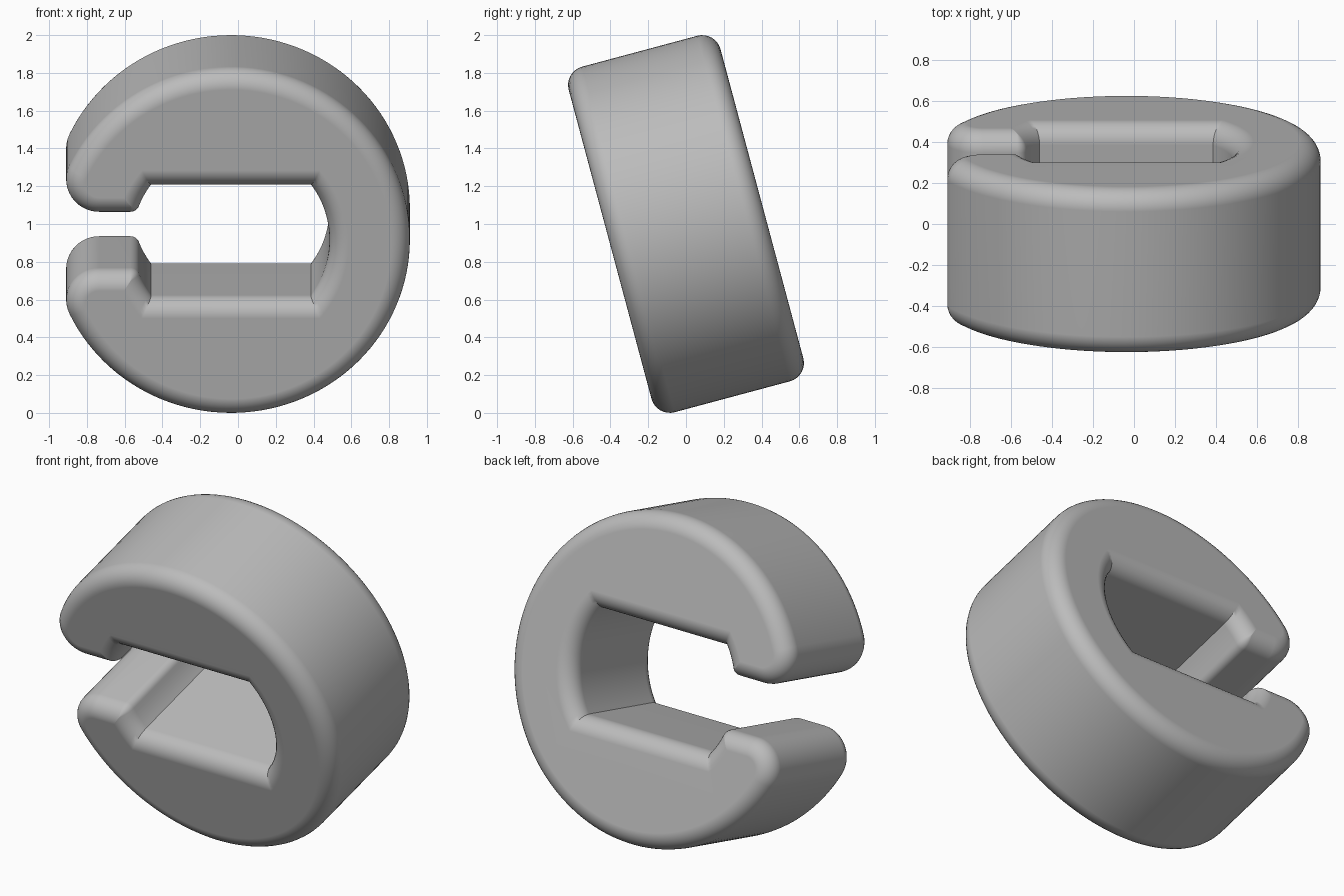
import bpy, bmesh
from math import sin, cos, pi, sqrt, atan2, radians
from mathutils import Matrix

if "Cube" in bpy.data.objects:
    bpy.data.objects.remove(bpy.data.objects["Cube"], do_unlink=True)

# Main dimensions
CENTRE_X = -0.037
OUTER_R, INNER_R = 0.947, 0.521   # outer rim and round sides of the opening
OPENING, SLOT = 0.305, 0.155      # half heights of the opening and the slot
TIP_R, LIP_R = 0.175, 0.05        # rounding of the jaw tips and inner lips
DEPTH, ROUND = 0.832, 0.1
TILT = radians(15)
STEPS = 8


def arc(cx, cz, r, a0, a1, n):
    return [(cx + r * cos(a0 + (a1 - a0) * i / n),
             cz + r * sin(a0 + (a1 - a0) * i / n)) for i in range(n + 1)]


def outline(d):
    """Closed C outline, shrunk into the material by d."""
    slot, inner = SLOT + d, INNER_R + d
    lip = max(LIP_R - d, 0.0005)
    tip = TIP_R - d
    tip_z = slot + tip
    tip_x = -sqrt((OUTER_R - d - tip) ** 2 - tip_z ** 2)
    lip_z = slot + lip
    lip_x = -sqrt((inner + lip) ** 2 - lip_z ** 2)
    tip_a = atan2(tip_z, tip_x)
    lip_a = atan2(lip_z, lip_x)
    corner_z = OPENING + d
    corner_a = atan2(corner_z, sqrt(inner ** 2 - corner_z ** 2))
    # Upper half, from the outer right point round to the inner right point
    half = arc(0, 0, OUTER_R - d, 0, tip_a, 56)
    half += arc(tip_x, tip_z, tip, tip_a, 1.5 * pi, 14)[1:]
    half += arc(lip_x, lip_z, lip, -pi / 2, lip_a - pi + (2 * pi if lip_a < 0 else 0), 8)
    half += arc(0, 0, inner, lip_a, pi - corner_a, 6)[1:]
    half += arc(0, 0, inner, corner_a, 0, 14)
    # Mirror for the lower half, skipping the two shared points
    return half + [(x, -z) for x, z in half[-2:0:-1]]


# Rounded front edge, straight wall, rounded back edge
front = [(-DEPTH / 2 + ROUND * (1 - sin(a)), ROUND * (1 - cos(a)))
         for a in [pi / 2 * (1 - i / STEPS) for i in range(STEPS + 1)]]
layers = front + [(-y, d) for y, d in reversed(front)]

bm = bmesh.new()
rings = [[bm.verts.new((x + CENTRE_X, y, z)) for x, z in outline(d)]
         for y, d in layers]
for a, b in zip(rings, rings[1:]):
    for i in range(len(a)):
        j = (i + 1) % len(a)
        bm.faces.new((a[i], a[j], b[j], b[i]))
bm.faces.new(rings[0])
bm.faces.new(rings[-1][::-1])
bmesh.ops.recalc_face_normals(bm, faces=bm.faces)
bm.transform(Matrix.Translation((0, 0, 1)) @ Matrix.Rotation(TILT, 4, 'X'))

mesh = bpy.data.meshes.new("slotted_ring")
bm.to_mesh(mesh)
bm.free()
ring = bpy.data.objects.new("slotted_ring", mesh)
bpy.context.collection.objects.link(ring)

# Plain grey
grey = bpy.data.materials.new("plain grey")
grey.use_nodes = True
grey.diffuse_color = (0.5, 0.5, 0.5, 1)
grey.node_tree.nodes["Principled BSDF"].inputs["Base Color"].default_value = (0.5, 0.5, 0.5, 1)
mesh.materials.append(grey)

# Smooth shading with crisp inner corners and flat end faces
bpy.ops.object.select_all(action='DESELECT')
ring.select_set(True)
bpy.context.view_layer.objects.active = ring
bpy.ops.object.shade_smooth_by_angle(angle=radians(30))
weighted = ring.modifiers.new("flat_ends", 'WEIGHTED_NORMAL')
weighted.keep_sharp = True
